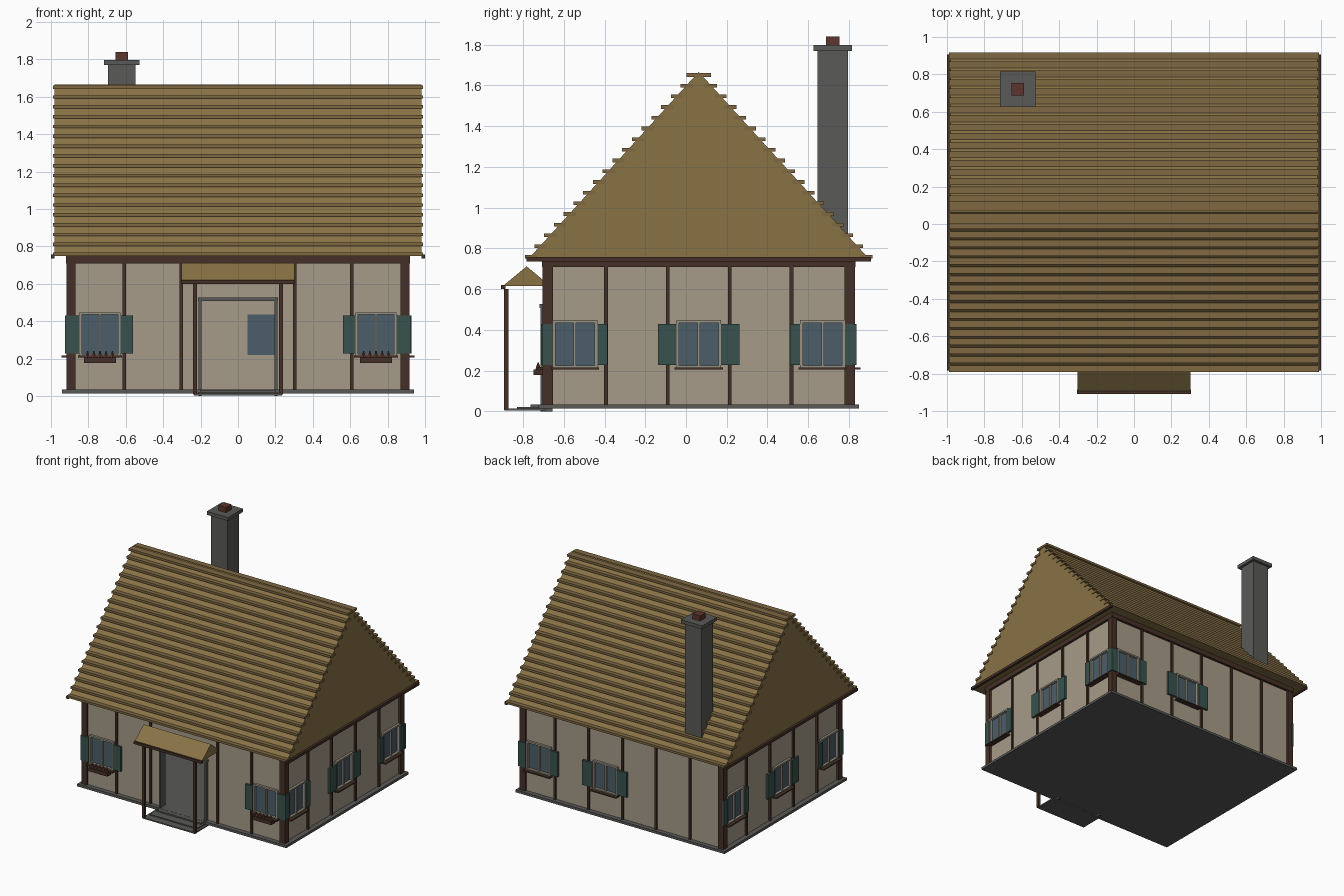
import bpy, bmesh, math
from mathutils import Matrix, Vector

if "Cube" in bpy.data.objects:
    bpy.data.objects.remove(bpy.data.objects["Cube"])

COL = dict(wall=(.38, .33, .25), roof=(.25, .17, .06), plank=(.21, .14, .055),
           timber=(.06, .03, .02), shutter=(.04, .085, .075), glass=(.07, .11, .14),
           stone=(.1, .1, .095), clay=(.11, .035, .025), frame=(.32, .29, .23))
MATS = {}
for n, c in COL.items():
    MATS[n] = bpy.data.materials.new(n)
    MATS[n].diffuse_color = (*c, 1)


def finish(name, bm, mat):
    bmesh.ops.recalc_face_normals(bm, faces=bm.faces)
    me = bpy.data.meshes.new(name)
    bm.to_mesh(me)
    bm.free()
    me.materials.append(MATS[mat])
    ob = bpy.data.objects.new(name, me)
    bpy.context.collection.objects.link(ob)
    return ob


def boxes(name, mat, items, M=Matrix()):
    """items: (x0, x1, y0, y1, z0, z1) boxes joined in one object"""
    bm = bmesh.new()
    for x0, x1, y0, y1, z0, z1 in items:
        T = Matrix.Translation(((x0 + x1) / 2, (y0 + y1) / 2, (z0 + z1) / 2))
        S = Matrix.Diagonal((x1 - x0, y1 - y0, z1 - z0, 1))
        bmesh.ops.create_cube(bm, size=1, matrix=M @ T @ S)
    return finish(name, bm, mat)


def prism(name, mat, profile, half):
    """(y, z) profile extruded along x"""
    bm = bmesh.new()
    f = bm.faces.new([bm.verts.new((-half, y, z)) for y, z in profile])
    r = bmesh.ops.extrude_face_region(bm, geom=[f])
    vs = [v for v in r['geom'] if isinstance(v, bmesh.types.BMVert)]
    bmesh.ops.translate(bm, verts=vs, vec=(2 * half, 0, 0))
    return finish(name, bm, mat)


CY = 0.0625            # centre of the house in y
Z0, Z1 = 0.03, 0.75    # wall bottom and top
T = 0.03               # wall thickness

# Faces: name, angle, distance, half length, stud positions, windows (u, shutter reach)
FACES = [
    ('front', 0, .75, .9, (-.608, -.303, .303, .608), [(-.738, .177), (.738, .177)]),
    ('right', 90, .9, .75, (-.455, -.152, .152, .455), [(-.608, .16), (0, .2), (.608, .16)]),
    ('back', 180, .75, .9, (-.608, -.303, 0, .303, .608), [(-.75, .177), (-.15, .2)]),
    ('left', 270, .9, .75, (-.455, -.152, .152, .455), [(-.608, .16), (0, .2), (.608, .16)]),
]

for name, ang, dist, half, studs, wins in FACES:
    # local frame: x along the wall, -y outwards, y = 0 on the wall surface
    M = (Matrix.Translation((0, CY, 0)) @ Matrix.Rotation(math.radians(ang), 4, 'Z')
         @ Matrix.Translation((0, -dist, 0)))
    # wall built around its openings
    holes = [(u - .1, u + .1, .22, .437) for u, s in wins]
    if name == 'front':
        holes.append((-.2, .2, Z0, .51))
    parts, u = [], -half
    for a, b, lo, hi in sorted(holes):
        parts.append((u, a, 0, T, Z0, Z1))
        parts.append((a, b, 0, T, hi, Z1))
        if lo > Z0:
            parts.append((a, b, 0, T, Z0, lo))
        u = b
    parts.append((u, half, 0, T, Z0, Z1))
    boxes(name + '_wall', 'wall', parts, M)
    # timber studs and top beam
    boxes(name + '_studs', 'timber', [(s - .009, s + .009, -.014, .005, Z0, .72) for s in studs], M)
    boxes(name + '_top_beam', 'timber', [(-half - .02, half + .02, -.02, .01, .71, .75)], M)
    # windows
    for i, (u, s) in enumerate(wins):
        n = f'{name}_window_{i}_'
        boxes(n + 'glass', 'glass', [(u - .1, u + .1, .002, .026, .22, .437)], M)
        boxes(n + 'frame', 'frame', [
            (u - .11, u - .096, -.018, .01, .22, .435), (u + .096, u + .11, -.018, .01, .22, .435),
            (u - .11, u + .11, -.018, .01, .435, .448), (u - .11, u + .11, -.018, .01, .212, .225),
            (u - .006, u + .006, -.012, .008, .225, .435)], M)
        boxes(n + 'sill', 'timber', [(u - .118, u + .118, -.043, .01, .206, .216)], M)
        boxes(n + 'shutters', 'shutter', [(u - s, u - .11, -.024, -.006, .228, .43),
                                          (u + .11, u + s, -.024, -.006, .228, .43)], M)
        if name == 'front':
            # flower box with buds
            boxes(n + 'flower_box', 'timber', [(u - .085, u + .085, -.06, -.015, .178, .207)], M)
            bm = bmesh.new()
            for k in range(-2, 3):
                bmesh.ops.create_cone(bm, cap_ends=True, segments=6, radius1=.014, radius2=.003, depth=.036,
                                      matrix=M @ Matrix.Translation((u + k * .033, -.038, .223)))
            finish(n + 'flowers', bm, 'clay')

# Corner posts
boxes('corner_posts', 'timber', [
    (x - .025, x + .025, y - .025, y + .025, Z0, .72)
    for x in (-.893, .893) for y in (CY - .741, CY + .741)])

# Foundation slab and floor
boxes('foundation', 'stone', [(-.942, .942, CY - .787, CY + .787, .014, .034)])

# Main roof, stepped planks, gable edge boards
EAVE, RIDGE, RUN = .75, 1.667, .835
prism('roof', 'roof', [(CY - RUN, EAVE), (CY + RUN, EAVE), (CY, RIDGE)], .982)
planks = []
for i in range(18):
    z = .76 + i * .0525
    y = RUN * (RIDGE - z) / (RIDGE - EAVE)
    if i == 17:
        planks.append((-.988, .988, CY - .06, CY + .06, z - .01, z + .008))
    else:
        for s in (-1, 1):
            a, b = sorted((CY + s * (y - .032), CY + s * (y + .028)))
            planks.append((-.988, .988, a, b, z - .01, z + .008))
boxes('roof_planks', 'plank', planks)
boxes('gable_edge_boards', 'timber', [
    (min(s * .98, s), max(s * .98, s), CY - .845, CY + .845, .735, .757) for s in (-1, 1)])

# Chimney
CX, CHY = -.622, .72
sq = lambda r, a, b: (CX - r, CX + r, CHY - r, CHY + r, a, b)
boxes('chimney', 'stone', [sq(.074, .78, 1.775)])
boxes('chimney_cap', 'stone', [sq(.095, 1.77, 1.798)])
boxes('chimney_pot', 'clay', [sq(.034, 1.795, 1.84)])

# Door surround
boxes('door_frame', 'stone', [(-.212, -.196, -.715, -.655, 0, .51), (.196, .212, -.715, -.655, 0, .51)])
boxes('door_lintel', 'stone', [(-.215, .215, -.72, -.655, .507, .528)])

# Porch
prism('porch_roof', 'roof', [(-.9, .615), (-.665, .615), (-.782, .712)], .303)
boxes('porch_beam', 'timber', [(-.305, .305, -.908, -.885, .6, .62)])
boxes('porch_posts', 'timber', [(x - .011, x + .011, -.893, -.871, .008, .602) for x in (-.23, .23)])

# Door steps
boxes('steps', 'stone', [(-.235, .235, -.89, -.69, .004, .014),
                         (-.215, .215, -.83, -.69, .012, .022),
                         (-.2, .2, -.762, -.69, .02, .033)])

for m in bpy.data.materials:
    if m.users and not m.is_grease_pencil:
        m.use_nodes = True
        m.node_tree.nodes["Principled BSDF"].inputs["Base Color"].default_value = m.diffuse_color
